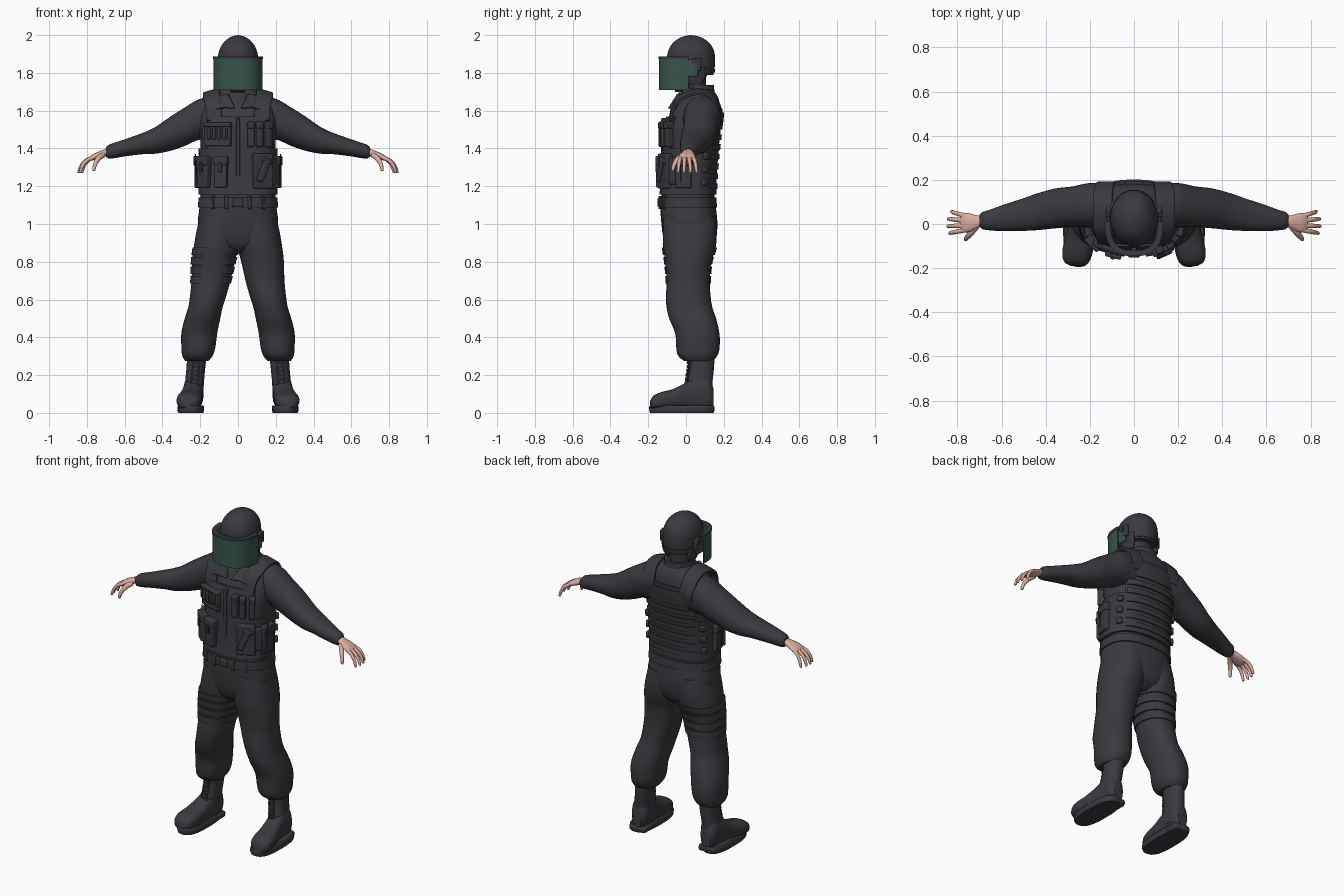
import bpy, math
import bmesh
from mathutils import Vector as V

def mat(name, c):
    m = bpy.data.materials.new(name)
    m.diffuse_color = (*c, 1)
    return m
CLOTH = mat("charcoal cloth", (.042, .042, .050))
LENS = mat("dark green visor", (.040, .090, .072))
SKIN = mat("skin", (.70, .42, .35))

def mesh(name, vs, fs, m=CLOTH, mirror=False, bevel=0):
    me = bpy.data.meshes.new(name)
    me.from_pydata([tuple(v) for v in vs], [], fs)
    bm = bmesh.new()
    bm.from_mesh(me)
    bmesh.ops.recalc_face_normals(bm, faces=bm.faces)
    bm.to_mesh(me)
    bm.free()
    me.materials.append(m)
    o = bpy.data.objects.new(name, me)
    bpy.context.collection.objects.link(o)
    if bevel:
        b = o.modifiers.new("Bevel", 'BEVEL')
        b.width, b.segments = bevel, 2
    if mirror:
        o.modifiers.new("Mirror", 'MIRROR')
    return o

def sect(T, t):
    """Smooth interpolation of table rows (t, values...)."""
    t = min(max(t, T[0][0]), T[-1][0])
    i = max(k for k in range(len(T) - 1) if T[k][0] <= t)
    a, b = T[i], T[i + 1]
    p, q = T[max(i - 1, 0)], T[min(i + 2, len(T) - 1)]
    h = b[0] - a[0]
    u = (t - a[0]) / h
    out = []
    for k in range(1, len(a)):
        m0 = (b[k] - p[k]) / (b[0] - p[0]) * h
        m1 = (q[k] - a[k]) / (q[0] - a[0]) * h
        out.append((2*u**3 - 3*u*u + 1)*a[k] + (u**3 - 2*u*u + u)*m0
                   + (3*u*u - 2*u**3)*b[k] + (u**3 - u*u)*m1)
    return out

def sup(th, n):
    f = lambda c: math.copysign(abs(c) ** (2 / n), c)
    return f(math.cos(th)), f(math.sin(th))

def loft(name, rings, m, n, mirror, seg):
    vs, fs = [], []
    for c, U, W in rings:
        for k in range(seg):
            a, b = sup(2 * math.pi * k / seg, n)
            vs.append(c + U * a + W * b)
    for i in range(len(rings) - 1):
        for k in range(seg):
            j = (k + 1) % seg
            fs.append((i*seg + k, i*seg + j, (i+1)*seg + j, (i+1)*seg + k))
    fs += [tuple(range(seg)), tuple(range(len(vs) - seg, len(vs)))]
    return mesh(name, vs, fs, m, mirror)

def tube(name, T, axis='z', m=CLOTH, n=2.2, mirror=False, steps=26, seg=36):
    """Loft along an axis; rows are (t, centre a, centre b, radius a, radius b)."""
    X, Y, Z = V((1, 0, 0)), V((0, 1, 0)), V((0, 0, 1))
    A, U, W = {'z': (Z, X, Y), 'x': (X, Y, Z), 'y': (Y, X, Z)}[axis]
    rings = []
    for i in range(steps + 1):
        t = T[0][0] + (T[-1][0] - T[0][0]) * i / steps
        a, b, ra, rb = sect(T, t)
        rings.append((A*t + U*a + W*b, U*max(ra, .002), W*max(rb, .002)))
    return loft(name, rings, m, n, mirror, seg)

def path(name, pts, hint, m=CLOTH, n=2, mirror=False, steps=12, seg=12):
    """Tube along points (x, y, z, ru, rv)."""
    T = [(i, *p) for i, p in enumerate(pts)]
    S = [sect(T, i * (len(T) - 1) / steps) for i in range(steps + 1)]
    rings = []
    for i, s in enumerate(S):
        d = (V(S[min(i+1, steps)][:3]) - V(S[max(i-1, 0)][:3])).normalized()
        U = V(hint)
        U = (U - d * U.dot(d)).normalized()
        rings.append((V(s[:3]), U * s[3], d.cross(U) * s[4]))
    return loft(name, rings, m, n, mirror, seg)

def on(T, th, z, off, n=2.5):
    """Point and outward direction on a vertical loft."""
    cx, cy, rx, ry = sect(T, z)
    a, b = sup(th, n)
    d = V((math.cos(th) * ry, math.sin(th) * rx, 0)).normalized()
    return V((cx + rx*a, cy + ry*b, z)) + d * off, d

def shell(name, T, a0, a1, z0, z1, off, n=2.5, m=CLOTH, mirror=False, inner=-.01, cols=40, rows=6):
    """Raised panel wrapped around a loft between two angles and two heights."""
    vs, fs = [], []
    us = [0] + [i / cols for i in range(cols + 1)] + [1]
    ws = [0] + [i / rows for i in range(rows + 1)] + [1]
    for j, w in enumerate(ws):
        for i, u in enumerate(us):
            edge = i in (0, len(us) - 1) or j in (0, len(ws) - 1)
            vs.append(on(T, math.radians(a0 + (a1 - a0)*u), z0 + (z1 - z0)*w,
                         inner if edge else off, n)[0])
    L = len(us)
    for j in range(len(ws) - 1):
        for i in range(L - 1):
            fs.append((j*L + i, j*L + i + 1, (j+1)*L + i + 1, (j+1)*L + i))
    return mesh(name, vs, fs, m, mirror)

def ang(T, x, z):
    c = max(-1, min(1, x / sect(T, z)[2]))
    return -math.acos(math.copysign(abs(c) ** 1.25, c))

def box(name, c, X, Y, Z, size, m=CLOTH, mirror=False, bevel=.007):
    w, d, h = (s / 2 for s in size)
    vs = [V(c) + X*w*i + Y*d*j + Z*h*k for i in (-1, 1) for j in (-1, 1) for k in (-1, 1)]
    fs = [(0, 1, 3, 2), (4, 5, 7, 6), (0, 1, 5, 4), (2, 3, 7, 6), (0, 2, 6, 4), (1, 3, 7, 5)]
    return mesh(name, vs, fs, m, mirror, bevel)

def pouch(name, x, z, w, d, h, th=None, tilt=0, lift=0, mirror=False, bevel=.007):
    """Bevelled box standing d proud of the torso surface."""
    th = ang(TORSO, x, z) if th is None else math.radians(th)
    p, D = on(TORSO, th, z, lift + d/2 - .01)
    X, Z = D.cross(V((0, 0, 1))), V((0, 0, 1))
    c, s = math.cos(tilt), math.sin(tilt)
    return box(name, p, X*c + Z*s, D, Z*c - X*s, (w, d + .02, h), mirror=mirror, bevel=bevel)

# Jacket, pelvis, trousers
TORSO = [(1.06, 0, .012, .205, .145), (1.15, 0, .01, .198, .140), (1.22, 0, .014, .196, .135),
         (1.32, 0, .02, .195, .135), (1.42, 0, .027, .198, .138), (1.51, 0, .033, .205, .142),
         (1.58, 0, .048, .20, .135), (1.64, 0, .06, .175, .118), (1.68, 0, .065, .13, .10), (1.72, 0, .06, .075, .075)]
LEG = [(.275, .218, .065, .062, .075), (.30, .215, .062, .080, .103), (.34, .21, .063, .089, .114),
       (.42, .205, .06, .095, .117), (.50, .188, .035, .094, .124), (.56, .172, .018, .091, .121),
       (.62, .158, .012, .096, .118), (.70, .143, .012, .103, .114), (.80, .13, .012, .113, .122),
       (.87, .117, .018, .118, .138), (.95, .104, .02, .118, .143), (1.04, .09, .017, .112, .14)]
tube("jacket", TORSO, n=2.5, steps=40, seg=48)
tube("trouser_seat", [(.845, 0, .02, .03, .08), (.88, 0, .02, .12, .12), (.93, 0, .02, .19, .14), (1.0, 0, .018, .212, .148),
                      (1.08, 0, .012, .205, .147), (1.12, 0, .01, .2, .14)], n=2.5)
tube("trouser_leg", LEG, mirror=True, steps=44)
tube("sleeve", [(.08, .085, 1.565, .095, .12), (.20, .085, 1.555, .10, .108), (.28, .078, 1.516, .092, .102),
                (.36, .07, 1.477, .09, .09), (.44, .055, 1.442, .083, .07), (.50, .043, 1.427, .074, .057),
                (.60, .026, 1.403, .058, .045), (.66, .017, 1.388, .045, .04), (.695, .015, 1.381, .036, .033),
                (.70, .015, 1.380, .026, .024)], 'x', mirror=True, steps=44)

# Thigh rig on one leg
LEG_R = [(z, -cx, cy, rx, ry) for z, cx, cy, rx, ry in LEG]
for i in range(4):
    shell("thigh_strap", LEG_R, 0, 360, .685 + i*.05, .725 + i*.05, .007, n=2.2, rows=3)

# Boots
tube("boot_sole", [(0, .25, -.022, .066, .168), (.012, .25, -.022, .070, .172), (.034, .25, -.022, .070, .172),
                   (.04, .25, -.022, .064, .166)], n=2.7, mirror=True, steps=8)
tube("boot_foot", [(-.19, .262, .045, .025, .018), (-.175, .262, .055, .052, .034), (-.13, .26, .065, .065, .045),
                   (-.07, .252, .073, .062, .053), (0, .242, .09, .055, .07), (.06, .237, .105, .053, .085),
                   (.12, .235, .105, .050, .085), (.145, .235, .08, .030, .05)], 'y', n=2.5, mirror=True)
SHAFT = [(.06, .235, .075, .05, .068), (.15, .231, .072, .05, .068), (.25, .222, .083, .050, .066), (.33, .215, .083, .054, .068)]
tube("boot_shaft", SHAFT, mirror=True)
shell("boot_tongue", SHAFT, 245, 295, .12, .30, .006, n=2.2, mirror=True, cols=10)
for i in range(7):
    z = .135 + i * .022
    for t in (-1, 1):
        p, D = on(SHAFT, math.radians(270), z, .008, 2.2)
        box("boot_lace", p, V((.95, 0, .3 * t)), V((0, 1, 0)), V((-.3 * t, 0, .95)), (.045, .008, .007), mirror=True, bevel=.002)
box("boot_heel", (.237, .092, .02), V((1, 0, 0)), V((0, 1, 0)), V((0, 0, 1)), (.11, .11, .04), mirror=True, bevel=.015)

# Hands
tube("palm", [(.68, .012, 1.383, .024, .018), (.71, .010, 1.375, .029, .019), (.745, .006, 1.362, .042, .018),
              (.775, .006, 1.350, .043, .015), (.787, .006, 1.344, .036, .009)], 'x', SKIN, mirror=True, steps=12, seg=20)
for y, k in ((.043, .80), (.018, 1), (-.008, 1.03), (-.032, .92)):
    path("finger", [(.765, y * .85, 1.352, .011, .011), (.765 + .035*k, y * 1.05, 1.338, .0105, .0105),
                    (.765 + .062*k, y * 1.2, 1.31, .0095, .0095), (.765 + .076*k, y * 1.3, 1.275, .007, .007),
                    (.765 + .077*k, y * 1.3, 1.270, .002, .002)], (0, 1, 0), SKIN, mirror=True)
path("thumb", [(.715, -.012, 1.365, .015, .015), (.74, -.042, 1.345, .014, .014), (.757, -.062, 1.315, .011, .011),
               (.763, -.07, 1.285, .008, .008), (.763, -.071, 1.28, .002, .002)], (1, 0, 0), SKIN, mirror=True)

# Vest: wrap, front and back panels, shoulder straps
shell("vest_wrap", TORSO, 0, 360, 1.155, 1.40, .012, cols=64)
shell("vest_front", TORSO, 222, 318, 1.39, 1.57, .012)
shell("vest_back", TORSO, 38, 142, 1.39, 1.61, .010)
shell("back_plate", TORSO, 48, 132, 1.50, 1.59, .018)
for i in range(6):
    shell("back_webbing", TORSO, 42, 138, 1.185 + i*.052, 1.215 + i*.052, .019, rows=2)
for z in (1.22, 1.29, 1.36):
    for a in (28, 152):
        pouch("back_buckle", 0, z, .035, .028, .035, th=a)
path("shoulder_strap", [(.125, -.085, 1.55, .04, .008), (.13, -.062, 1.63, .042, .009), (.14, -.01, 1.68, .045, .009),
                        (.14, .07, 1.70, .045, .009), (.14, .14, 1.675, .045, .009), (.13, .182, 1.60, .042, .009),
                        (.125, .178, 1.54, .04, .008)], (1, 0, -.25), n=5, mirror=True, steps=24, seg=20)
pouch("zip_flap", 0, 1.36, .022, .018, .40, bevel=.004)

# Chest pouches
pouch("shell_holder", -.105, 1.475, .15, .022, .125)
pouch("shell_holder_flap", -.105, 1.525, .155, .032, .022)
for i in range(6):
    pouch("shell_loop", -.165 + i*.024, 1.478, .018, .036, .06, bevel=.006)
for x in (.065, .108, .151):
    pouch("magazine_pouch", x, 1.475, .034, .036, .135)
    pouch("magazine_flap", x, 1.522, .036, .042, .035, bevel=.005)

# Waist pouches
for x, w in ((-.165, .075), (-.085, .07)):
    pouch("waist_pouch", x, 1.275, w, .042, .165)
    pouch("waist_pouch_flap", x, 1.335, w + .005, .048, .05)
    pouch("pouch_tab", x, 1.30, .018, .053, .05, bevel=.003)
pouch("holster", .125, 1.28, .11, .034, .185)
pouch("holster_tool", .12, 1.285, .034, .052, .13, tilt=.4)
pouch("holster_grip", .135, 1.335, .06, .048, .025, tilt=.4)
for a in (-8, 188):
    pouch("side_pouch", 0, 1.275, .085, .030, .17, th=a)
    pouch("side_pouch_flap", 0, 1.335, .09, .036, .05, th=a)
for a in (-30, 210):
    pouch("radio", 0, 1.28, .045, .028, .14, th=a)
for s in (-1, 1):
    path("radio_aerial", [(s*.222, -.03, 1.22, .003, .003), (s*.226, -.03, 1.37, .003, .003)], (0, 1, 0), steps=2, seg=8)

# Belt
shell("belt", TORSO, 0, 360, 1.088, 1.14, .010, cols=64, rows=3)
pouch("belt_buckle", 0, 1.114, .055, .020, .045)
for x in (-.13, -.06, .06, .13):
    pouch("belt_loop", x, 1.114, .018, .017, .07, bevel=.004)

# Collar, lapels, neck
COLLAR = [(1.64, 0, .055, .10, .10), (1.70, 0, .055, .084, .088), (1.75, 0, .06, .076, .08)]
shell("collar_back", COLLAR, -10, 190, 1.64, 1.735, .008, n=2.1)
shell("collar_front", COLLAR, 185, 355, 1.62, 1.695, .006, n=2.1)
tube("neck", [(1.62, 0, .05, .065, .065), (1.72, 0, .04, .062, .065), (1.82, 0, .03, .07, .08)])
pts = [(.012, 1.61), (.05, 1.69), (.105, 1.675), (.125, 1.60), (.07, 1.615)]
vs = [on(TORSO, ang(TORSO, x, z), z, o)[0] for o in (-.01, .024) for x, z in pts]
mesh("lapel", vs, [tuple(range(5)), tuple(range(5, 10))] + [(i, (i+1) % 5, 5 + (i+1) % 5, 5 + i) for i in range(5)],
     mirror=True, bevel=.004)

# Head and helmet
tube("masked_head", [(1.70, 0, -.01, .035, .045), (1.73, 0, .0, .062, .075), (1.79, 0, .015, .08, .098),
                     (1.86, 0, .02, .088, .105), (1.93, 0, .02, .07, .09)])
HELMET = [(1.79, 0, .045, .096, .100), (1.82, 0, .033, .104, .118), (1.87, 0, .027, .107, .127), (1.92, 0, .027, .099, .120),
          (1.96, 0, .027, .077, .095), (1.985, 0, .027, .048, .060), (1.997, 0, .027, .02, .026), (2.0, 0, .027, .003, .003)]
tube("helmet", HELMET, n=2.05, steps=40, seg=44)
shell("helmet_rim", HELMET, 0, 180, 1.80, 1.82, .004, n=2.05, rows=2)
tube("helmet_ear_guard", [(1.735, .078, .05, .012, .03), (1.77, .083, .05, .018, .05), (1.83, .092, .045, .018, .06)], mirror=True, steps=10)

# Visor
VISOR = [(1.70, 0, .012, .128, .153), (1.90, 0, .012, .128, .153)]
shell("visor", VISOR, 180, 360, 1.71, 1.882, .003, n=2.6, m=LENS, inner=-.003)
shell("visor_inside", VISOR, 180, 360, 1.712, 1.88, -.003, n=2.6, m=LENS, inner=-.002)
shell("visor_rim", VISOR, 180, 360, 1.874, 1.888, .005, n=2.6, inner=-.022, rows=2)
E = V((1, 0, 0)), V((0, 1, 0)), V((0, 0, 1))
box("visor_arm", (.117, .035, 1.825), *E, (.014, .06, .09), m=LENS, mirror=True)
box("visor_hinge", (.114, .062, 1.845), *E, (.022, .035, .07), mirror=True)
path("visor_knob", [(.105, .045, 1.86, .018, .018), (.13, .045, 1.86, .016, .016)], (0, 1, 0), mirror=True, steps=2, seg=16)

# Smooth shading with sharp edges kept
for o in bpy.data.objects:
    o.select_set(o.type == 'MESH')
bpy.context.view_layer.objects.active = bpy.data.objects["jacket"]
bpy.ops.object.shade_smooth_by_angle(angle=math.radians(40))
